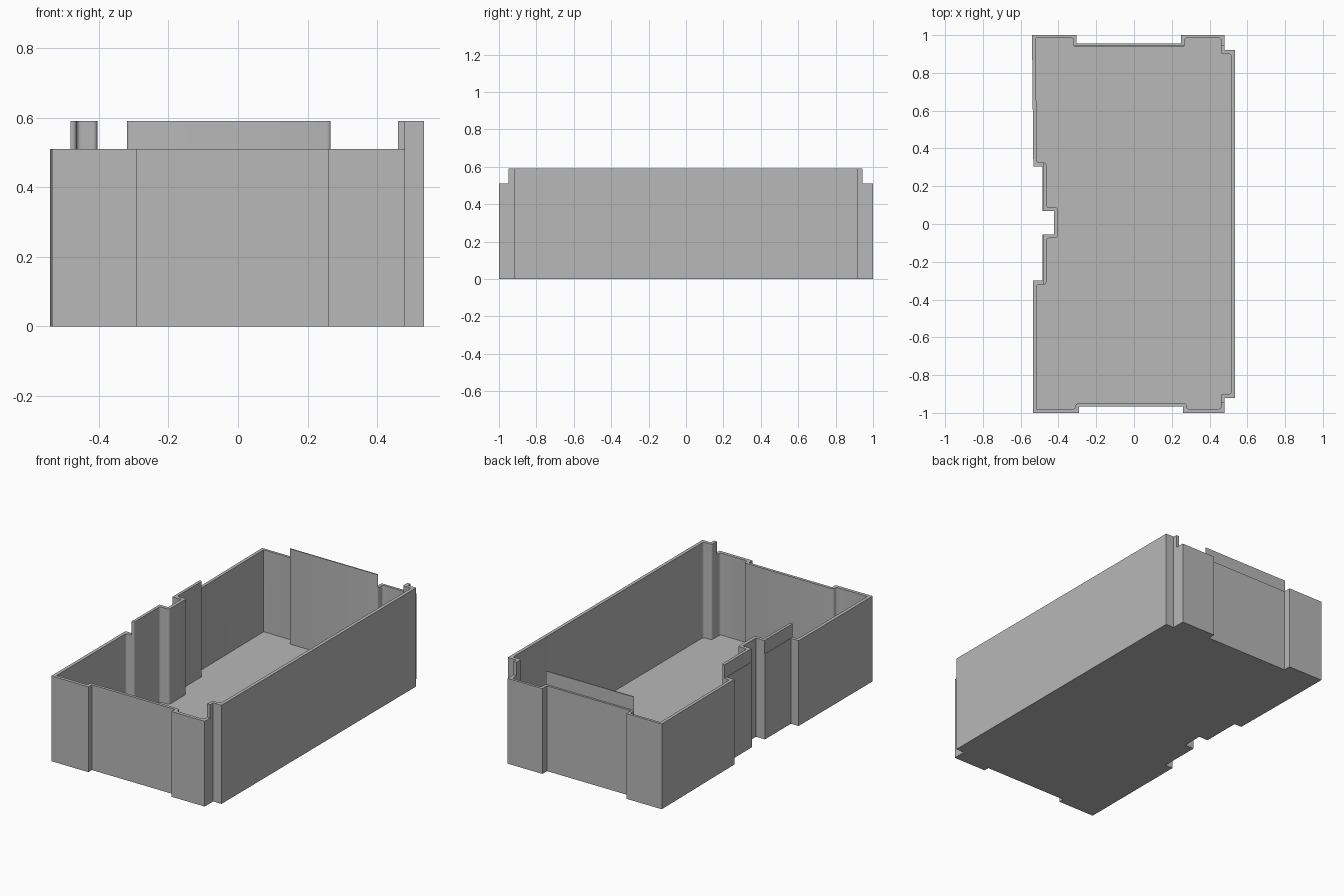
import bpy
import bmesh

cube = bpy.data.objects.get("Cube")
if cube:
    bpy.data.objects.remove(cube, do_unlink=True)

RIM, TOP, FLOOR = 0.51, 0.59, 0.02

grey = bpy.data.materials.new("plain grey")
grey.use_nodes = True
grey.diffuse_color = (0.48, 0.48, 0.48, 1)
grey.node_tree.nodes["Principled BSDF"].inputs["Base Color"].default_value = (0.48, 0.48, 0.48, 1)


def prism(name, outline, z0, z1, radius=0):
    """Extrude an outline, optionally rounding its upright edges."""
    bm = bmesh.new()
    base = bm.faces.new([bm.verts.new((x, y, z0)) for x, y in outline])
    up = bmesh.ops.extrude_face_region(bm, geom=[base])["geom"]
    for v in up:
        if isinstance(v, bmesh.types.BMVert):
            v.co.z = z1
    bmesh.ops.recalc_face_normals(bm, faces=bm.faces)
    if radius:
        # the two plain box corners stay sharp
        edges = [e for e in bm.edges
                 if abs(e.verts[0].co.z - e.verts[1].co.z) > 0.1
                 and not (e.verts[0].co.x < -0.5 and abs(e.verts[0].co.y) > 0.9)]
        bmesh.ops.bevel(bm, geom=edges, offset=radius, segments=4,
                        profile=0.5, affect='EDGES')
    mesh = bpy.data.meshes.new(name)
    bm.to_mesh(mesh)
    bm.free()
    obj = bpy.data.objects.new(name, mesh)
    bpy.context.collection.objects.link(obj)
    mesh.materials.append(grey)
    return obj


def rect(x0, x1, y0, y1):
    return [(x0, y0), (x1, y0), (x1, y1), (x0, y1)]


def cut(target, cutter):
    cutter.hide_render = True
    mod = target.modifiers.new("cut", 'BOOLEAN')
    mod.operation = 'DIFFERENCE'
    mod.solver = 'EXACT'
    mod.object = cutter
    bpy.ops.object.select_all(action='DESELECT')
    bpy.context.view_layer.objects.active = target
    target.select_set(True)
    bpy.ops.object.modifier_apply(modifier=mod.name)
    bpy.data.objects.remove(cutter, do_unlink=True)


# Outer outline, anticlockwise from the front left corner
outer = [
    (-0.535, -1), (-0.29, -1), (-0.29, -0.967), (0.26, -0.967), (0.26, -1),
    (0.48, -1), (0.48, -0.92), (0.535, -0.92),
    (0.535, 0.92), (0.48, 0.92), (0.48, 1),
    (0.25, 1), (0.25, 0.956), (-0.305, 0.956), (-0.305, 1), (-0.54, 1),
    (-0.533, 0.305), (-0.484, 0.305), (-0.484, 0.068), (-0.424, 0.068),
    (-0.424, -0.055), (-0.484, -0.055), (-0.484, -0.3), (-0.535, -0.3),
]
# Inside of the walls
inner = [
    (-0.515, -0.98), (-0.31, -0.98), (-0.31, -0.95), (0.28, -0.95), (0.28, -0.98),
    (0.46, -0.98), (0.46, -0.9), (0.515, -0.9),
    (0.515, 0.9), (0.46, 0.9), (0.46, 0.985),
    (0.268, 0.985), (0.268, 0.937), (-0.32, 0.937), (-0.32, 0.985), (-0.52, 0.985),
    (-0.515, 0.325), (-0.464, 0.325), (-0.464, 0.088), (-0.404, 0.088),
    (-0.404, -0.075), (-0.464, -0.075), (-0.464, -0.32), (-0.515, -0.32),
]

# Open tray hollowed from a solid block
tray = prism("open_tray", outer, 0, TOP)
cut(tray, prism("hollow", inner, FLOOR, TOP + 0.1, radius=0.013))

# Lower the rim along the front, back and left
cut(tray, prism("rim_front", rect(-0.7, 0.7, -1.2, -0.948), RIM, TOP + 0.2))
cut(tray, prism("rim_back", rect(-0.7, 0.7, 0.944, 1.2), RIM, TOP + 0.2))
cut(tray, prism("rim_left", rect(-0.7, -0.481, -1.3, 1.3), RIM, TOP + 0.2))

bpy.context.view_layer.objects.active = tray
tray.select_set(True)
bpy.ops.object.shade_smooth_by_angle(angle=0.6)
